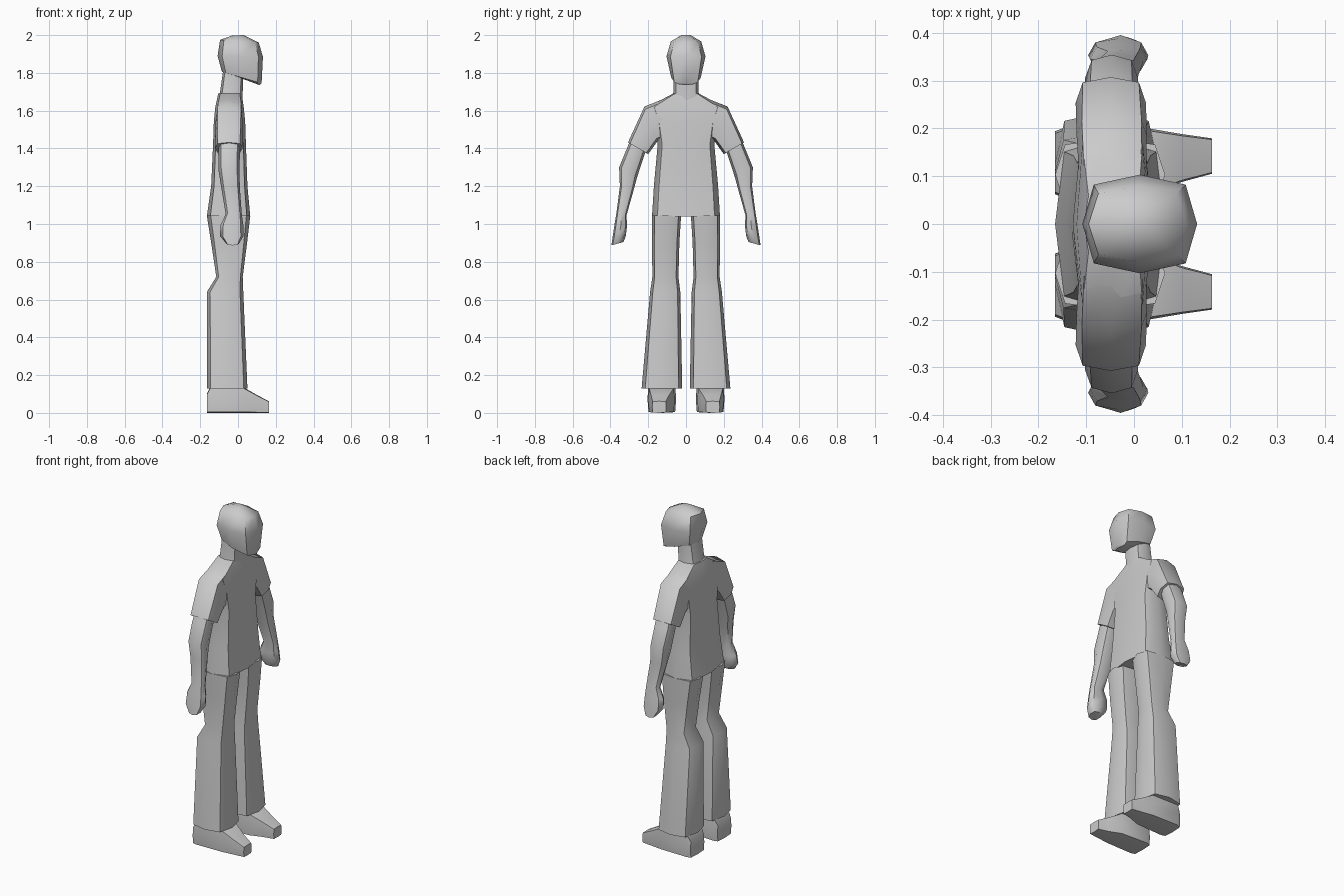
import bpy, bmesh, math
from mathutils import Vector

grey = bpy.data.materials.new("light grey")
grey.diffuse_color = (0.6, 0.6, 0.6, 1)


def section(back, front, side, k):
    """Eight-sided ring spanning back to front, with a sideways half width."""
    b, f, s = Vector(back), Vector(front), Vector(side)
    c, v = (b + f) / 2, (f - b) / 2
    signs = [(1, 0), (k, k), (0, 1), (-k, k), (-1, 0), (-k, -k), (0, -1), (k, -k)]
    return [c + v * p + s * q for p, q in signs]


def loft(name, rings, mirror=1, angle=50):
    bm = bmesh.new()
    loops = [[bm.verts.new((p.x, p.y * mirror, p.z)) for p in r] for r in rings]
    for a, b in zip(loops, loops[1:]):
        for i in range(8):
            j = (i + 1) % 8
            bm.faces.new((a[i], a[j], b[j], b[i]))
    bm.faces.new(loops[0])
    bm.faces.new(loops[-1])
    bmesh.ops.recalc_face_normals(bm, faces=bm.faces)
    me = bpy.data.meshes.new(name)
    bm.to_mesh(me)
    bm.free()
    me.materials.append(grey)
    ob = bpy.data.objects.new(name, me)
    bpy.context.collection.objects.link(ob)
    bpy.ops.object.select_all(action='DESELECT')
    ob.select_set(True)
    bpy.context.view_layer.objects.active = ob
    bpy.ops.object.shade_smooth_by_angle(angle=math.radians(angle))
    return ob


def level(z, xb, xf, y0, y1, k=0.8):
    """Horizontal ring."""
    y = (y0 + y1) / 2
    return section((xb, y, z), (xf, y, z), (0, (y1 - y0) / 2, 0), k)


def limb(xb, xf, inner, outer, k=0.76):
    """Ring tilted in the y-z plane between an inner and an outer point."""
    y, z = (inner[0] + outer[0]) / 2, (inner[1] + outer[1]) / 2
    side = (0, (outer[0] - inner[0]) / 2, (outer[1] - inner[1]) / 2)
    return section((xb, y, z), (xf, y, z), side, k)


# Head, with the chin lower than the nape
loft("head", [section((xb, 0, zb), (xf, 0, zf), (0, w, 0), 0.8) for xb, zb, xf, zf, w in [
    (-0.02, 1.785, 0.115, 1.735, 0.05),
    (-0.085, 1.805, 0.125, 1.745, 0.078),
    (-0.108, 1.89, 0.132, 1.885, 0.103),
    (-0.095, 1.975, 0.11, 1.96, 0.08),
    (-0.03, 1.998, 0.03, 2.0, 0.025)]])

# Neck
loft("neck", [level(1.64, -0.11, 0.025, -0.08, 0.08), level(1.70, -0.095, 0.025, -0.066, 0.066),
              level(1.84, -0.075, 0.03, -0.066, 0.066)])

# Torso, from the hips to the collar
loft("torso", [level(z, xb, xf, -w, w, 0.84) for z, xb, xf, w in [
    (1.04, -0.165, 0.065, 0.18),
    (1.20, -0.142, 0.05, 0.17),
    (1.42, -0.132, 0.042, 0.15),
    (1.54, -0.128, 0.038, 0.17),
    (1.62, -0.12, 0.03, 0.2),
    (1.69, -0.105, 0.02, 0.07)]])

for s, tag in ((1, "left"), (-1, "right")):
    # Short sleeve
    loft(tag + "_sleeve", [
        limb(-0.115, 0.025, (0.10, 1.46), (0.11, 1.665), 0.85),
        limb(-0.12, 0.027, (0.15, 1.44), (0.22, 1.622), 0.85),
        limb(-0.122, 0.025, (0.20, 1.37), (0.307, 1.432), 0.8)], s)
    # Arm and fist
    loft(tag + "_arm", [
        limb(-0.10, 0.01, (0.20, 1.42), (0.285, 1.47)),
        limb(-0.105, 0.01, (0.222, 1.36), (0.313, 1.40)),
        limb(-0.102, 0.008, (0.258, 1.25), (0.354, 1.30)),
        limb(-0.088, 0.01, (0.277, 1.18), (0.35, 1.20)),
        limb(-0.065, 0.02, (0.315, 1.045), (0.368, 1.06)),
        limb(-0.092, 0.028, (0.312, 0.99), (0.378, 1.0)),
        limb(-0.096, 0.03, (0.318, 0.94), (0.388, 0.935)),
        limb(-0.062, 0.005, (0.33, 0.905), (0.395, 0.887))], s)
    # Flared trouser leg
    loft(tag + "_trouser_leg", [level(z, xb, xf, y0, y1, 0.82) for z, xb, xf, y0, y1 in [
        (1.045, -0.165, 0.065, 0.026, 0.18),
        (0.90, -0.142, 0.048, 0.035, 0.18),
        (0.72, -0.115, 0.025, 0.04, 0.178),
        (0.64, -0.165, 0.028, 0.03, 0.19),
        (0.13, -0.165, 0.05, 0.02, 0.235)]], s)
    # Shoe, lofted from heel to toe
    loft(tag + "_shoe", [section((x, y, 0), (x, y, h), (0, w, 0), 0.93) for x, y, w, h in [
        (-0.165, 0.128, 0.066, 0.10),
        (-0.14, 0.128, 0.076, 0.15),
        (0.03, 0.13, 0.07, 0.135),
        (0.10, 0.138, 0.05, 0.095),
        (0.163, 0.142, 0.037, 0.062)]], s)
